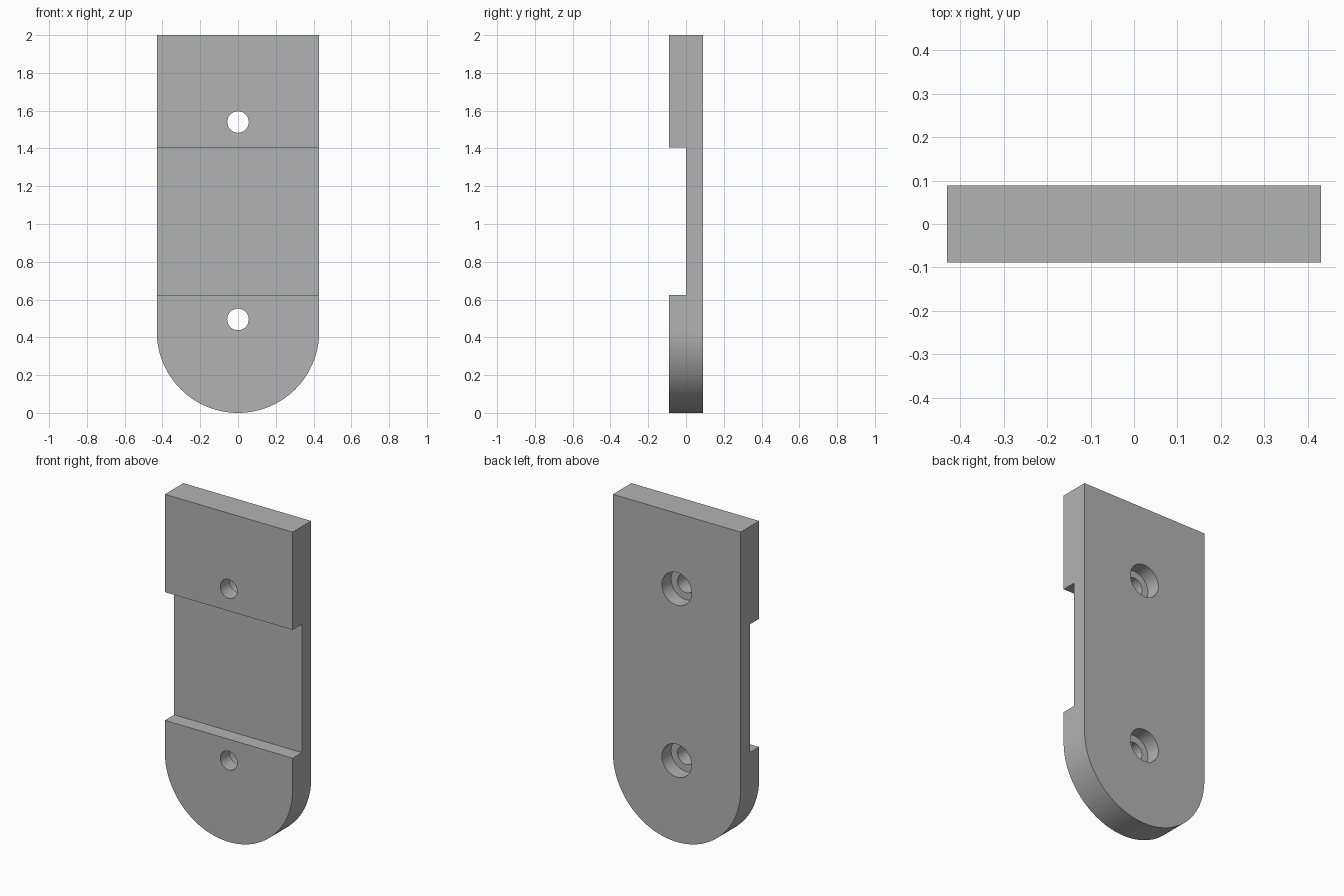
import bpy, bmesh, math

old = bpy.data.objects.get("Cube")
if old:
    bpy.data.objects.remove(old, do_unlink=True)

RADIUS, HALF_DEPTH, HEIGHT = 0.43, 0.089, 2.0
GROOVE_LOW, GROOVE_HIGH = 0.625, 1.405
HOLE_HEIGHTS = (0.495, 1.54)

grey = bpy.data.materials.new("plain grey")
grey.use_nodes = True
colour = (0.45, 0.45, 0.45, 1)
grey.diffuse_color = colour
grey.node_tree.nodes["Principled BSDF"].inputs["Base Color"].default_value = colour


def extruded(name, profile, y0, y1):
    """Solid made by sweeping an x-z profile from y0 to y1."""
    mesh = bpy.data.meshes.new(name)
    bm = bmesh.new()
    face = bm.faces.new([bm.verts.new((x, y0, z)) for x, z in profile])
    swept = bmesh.ops.extrude_face_region(bm, geom=[face])["geom"]
    verts = [v for v in swept if isinstance(v, bmesh.types.BMVert)]
    bmesh.ops.translate(bm, verts=verts, vec=(0, y1 - y0, 0))
    bmesh.ops.recalc_face_normals(bm, faces=bm.faces)
    bm.to_mesh(mesh)
    bm.free()
    mesh.materials.append(grey)
    obj = bpy.data.objects.new(name, mesh)
    bpy.context.collection.objects.link(obj)
    return obj


def arc(radius, centre_z, start, sweep, steps):
    angles = [start + sweep * i / steps for i in range(steps + 1)]
    return [(radius * math.cos(a), centre_z + radius * math.sin(a)) for a in angles]


def circle(radius, centre_z):
    return arc(radius, centre_z, 0, math.tau, 48)[:-1]


def cut(target, cutter):
    mod = target.modifiers.new("cut", "BOOLEAN")
    mod.operation = "DIFFERENCE"
    mod.solver = "EXACT"
    mod.object = cutter
    bpy.context.view_layer.objects.active = target
    bpy.ops.object.modifier_apply(modifier=mod.name)
    bpy.data.objects.remove(cutter, do_unlink=True)


# Plate with a square top and a half-round bottom
outline = [(RADIUS, HEIGHT), (-RADIUS, HEIGHT)] + arc(RADIUS, RADIUS, math.pi, math.pi, 64)
plate = extruded("mounting_plate", outline, -HALF_DEPTH, HALF_DEPTH)

# Wide groove across the front
groove = [(-1, GROOVE_LOW), (1, GROOVE_LOW), (1, GROOVE_HIGH), (-1, GROOVE_HIGH)]
cut(plate, extruded("groove_cutter", groove, -0.3, 0))

# Screw holes, counterbored from the back
for z in HOLE_HEIGHTS:
    cut(plate, extruded("hole_cutter", circle(0.057, z), -0.3, 0.3))
    cut(plate, extruded("counterbore_cutter", circle(0.1, z), 0, 0.3))

# Smooth curved walls, sharp edges
bpy.ops.object.select_all(action="DESELECT")
plate.select_set(True)
bpy.context.view_layer.objects.active = plate
bpy.ops.object.shade_smooth_by_angle(angle=math.radians(30))
